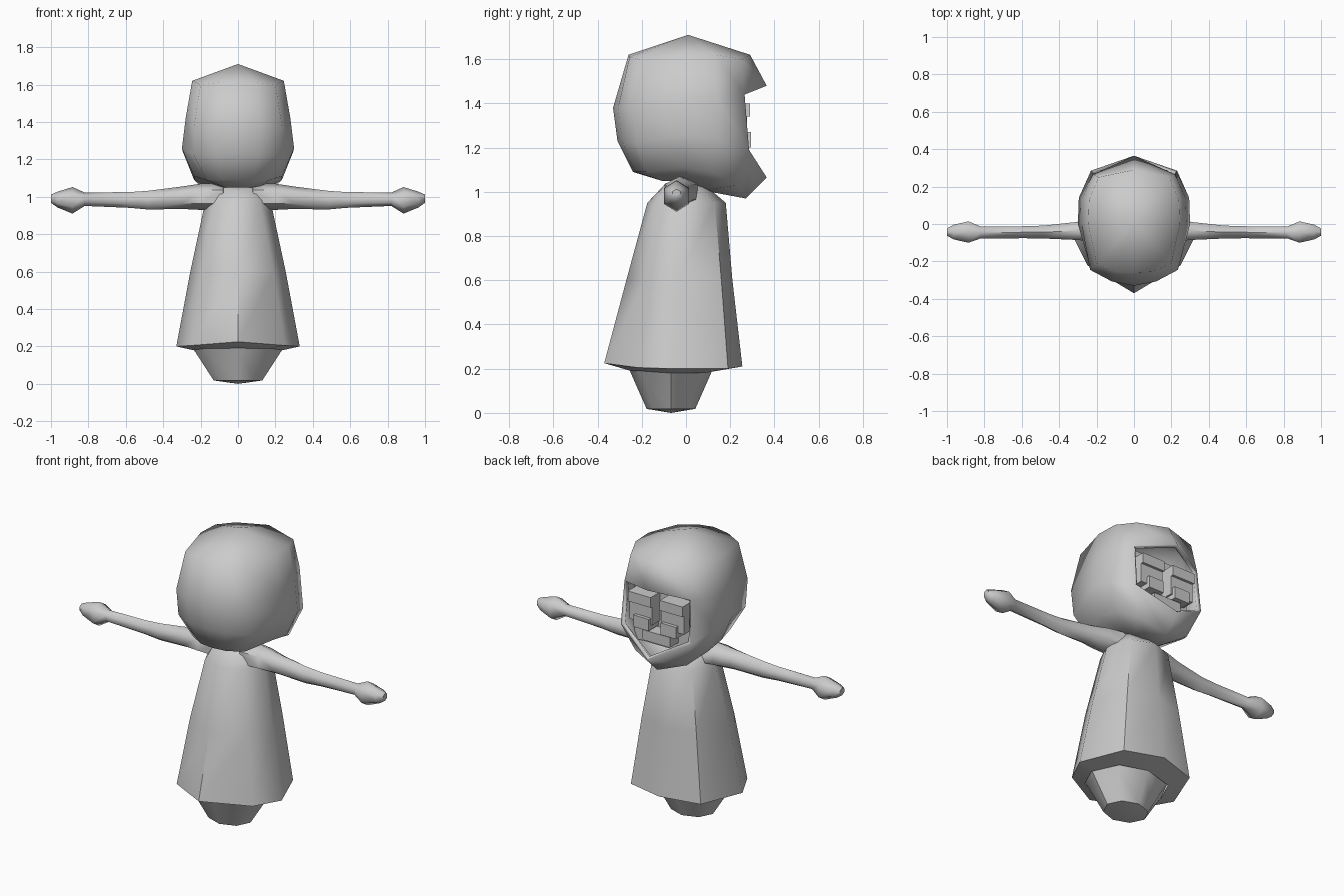
import bpy, bmesh, math

if "Cube" in bpy.data.objects:
    bpy.data.objects.remove(bpy.data.objects["Cube"])

gray = bpy.data.materials.new("light_gray")
gray.diffuse_color = (0.6, 0.6, 0.6, 1)
gray.use_nodes = True
gray.node_tree.nodes["Principled BSDF"].inputs["Base Color"].default_value = gray.diffuse_color


def make(name, bm, angle=50):
    """Turn a bmesh into a shaded object."""
    bmesh.ops.remove_doubles(bm, verts=bm.verts, dist=0.0005)
    bmesh.ops.recalc_face_normals(bm, faces=bm.faces)
    me = bpy.data.meshes.new(name)
    bm.to_mesh(me)
    bm.free()
    me.materials.append(gray)
    ob = bpy.data.objects.new(name, me)
    bpy.context.collection.objects.link(ob)
    bpy.ops.object.select_all(action='DESELECT')
    ob.select_set(True)
    bpy.context.view_layer.objects.active = ob
    if angle:
        bpy.ops.object.shade_smooth_by_angle(angle=math.radians(angle))
    return ob


def loft(rings, start=None, end=None, skip=()):
    """Skin closed rings, with optional cap points; skip holds (row, column)."""
    bm = bmesh.new()
    rows = [[bm.verts.new(p) for p in r] for r in rings]
    n = len(rows[0])
    for i in range(len(rows) - 1):
        for j in range(n):
            if (i, j) not in skip:
                k = (j + 1) % n
                bm.faces.new((rows[i][j], rows[i][k], rows[i + 1][k], rows[i + 1][j]))
    for tip, row in ((start, rows[0]), (end, rows[-1])):
        if tip:
            v = bm.verts.new(tip)
            for j in range(n):
                bm.faces.new((v, row[j], row[(j + 1) % n]))
    return bm


def mirror_ring(half):
    """Half ring from centre line to centre line, completed across x = 0."""
    return half + [(-x, y, z) for x, y, z in half[-2:0:-1]]


# Hood: half rings from the closed side round to the face opening
hood_rows = [
    [(0, -.26, 1.62), (.20, -.21, 1.60), (.245, 0, 1.62), (.24, .13, 1.62), (.19, .25, 1.60), (0, .29, 1.62)],
    [(0, -.33, 1.38), (.235, -.245, 1.38), (.28, 0, 1.42), (.275, .14, 1.43), (.22, .265, 1.44), (0, .365, 1.48)],
    [(0, -.31, 1.23), (.235, -.225, 1.22), (.30, 0, 1.26), (.295, .14, 1.24), (.23, .285, 1.19), (0, .365, 1.065)],
    [(0, -.24, 1.09), (.17, -.18, 1.09), (.235, 0, 1.11), (.235, .12, 1.09), (.17, .235, 1.03), (0, .27, .97)],
    [(0, -.10, 1.05), (.07, -.08, 1.05), (.11, 0, 1.05), (.11, .05, 1.03), (.07, .10, 1.01), (0, .11, 1.0)],
]
hood_rings = []
for row in hood_rows:
    a, b = row[:2]
    bulge = ((a[0] + b[0]) / 2, (a[1] + b[1]) / 2 - .02, (a[2] + b[2]) / 2)
    hood_rings.append(mirror_ring([a, bulge] + row[1:]))
hood = make("hood", loft(hood_rings, start=(0, .01, 1.71), end=(0, .02, 1.05),
                         skip={(1, 5), (1, 6)}), 60)
lining = hood.modifiers.new("lining", 'SOLIDIFY')
lining.thickness = .025
lining.offset = -1

# Robe: flared skirt, shoulders and neck, with a folded-in hem
robe_rows = [
    [(0, -.25, .19), (.17, -.21, .19), (.24, -.07, .18), (.17, .08, .18), (0, .12, .19)],
    [(0, -.37, .225), (.25, -.22, .205), (.33, -.06, .20), (.23, .19, .20), (0, .255, .21)],
    [(0, -.27, .60), (.19, -.18, .60), (.255, -.04, .60), (.18, .16, .60), (0, .21, .60)],
    [(0, -.175, .95), (.12, -.14, .95), (.18, -.01, .95), (.13, .13, .95), (0, .18, .95)],
    [(0, -.10, 1.03), (.09, -.08, 1.04), (.14, -.01, 1.05), (.09, .07, 1.03), (0, .11, 1.01)],
]
make("robe", loft([mirror_ring(r) for r in robe_rows], end=(0, 0, 1.075)))

# Tapered foot below the hem
foot = []
for rx, ry, z in ((.25, .19, .20), (.225, .175, .165), (.13, .11, .018)):
    foot.append([(rx * math.cos(t), -.068 + ry * math.sin(t), z)
                 for t in (math.tau * i / 8 for i in range(8))])
make("foot", loft(foot, start=(0, -.068, .21), end=(0, -.068, 0)), 45)

# Arms with rounded hands: x, y centre, z centre, y radius, z radius
arm = [(.08, -.02, 1.0, .09, .07), (.20, -.03, 1.0, .075, .07), (.30, -.037, .995, .056, .06),
       (.48, -.043, .982, .04, .05), (.58, -.044, .983, .037, .042), (.82, -.045, .987, .037, .036),
       (.885, -.043, .981, .066, .071), (.965, -.043, .985, .045, .042), (1.0, -.043, .99, .022, .022)]
for side, name in ((1, "right_arm"), (-1, "left_arm")):
    rings = [[(side * x, y + ry * math.cos(t), z + rz * math.sin(t))
              for t in (math.tau * (i + .5) / 6 for i in range(6))]
             for x, y, z, ry, rz in arm]
    make(name, loft(rings, start=(side * .05, -.02, 1.0), end=(side * 1.0, -.043, .99)), 60)


def box(name, x0, x1, y0, y1, z0, z1):
    bm = bmesh.new()
    bmesh.ops.create_cube(bm, size=1)
    for v in bm.verts:
        v.co = ((x0, x1)[v.co.x > 0], (y0, y1)[v.co.y > 0], (z0, z1)[v.co.z > 0])
    return make(name, bm, 0)


# Blocky mask inside the hood opening
box("face_panel", -.20, .20, .17, .20, 1.08, 1.46)
for side, name in ((1, "right"), (-1, "left")):
    xs = sorted((side * .03, side * .18))
    box(name + "_brow", *xs, .19, .29, 1.34, 1.40)
    box(name + "_eye", *xs, .19, .275, 1.23, 1.34)
    xs = sorted((side * .04, side * .14))
    box(name + "_cheek", *xs, .19, .295, 1.20, 1.27)
box("mouth", -.09, .09, .19, .28, 1.13, 1.19)
